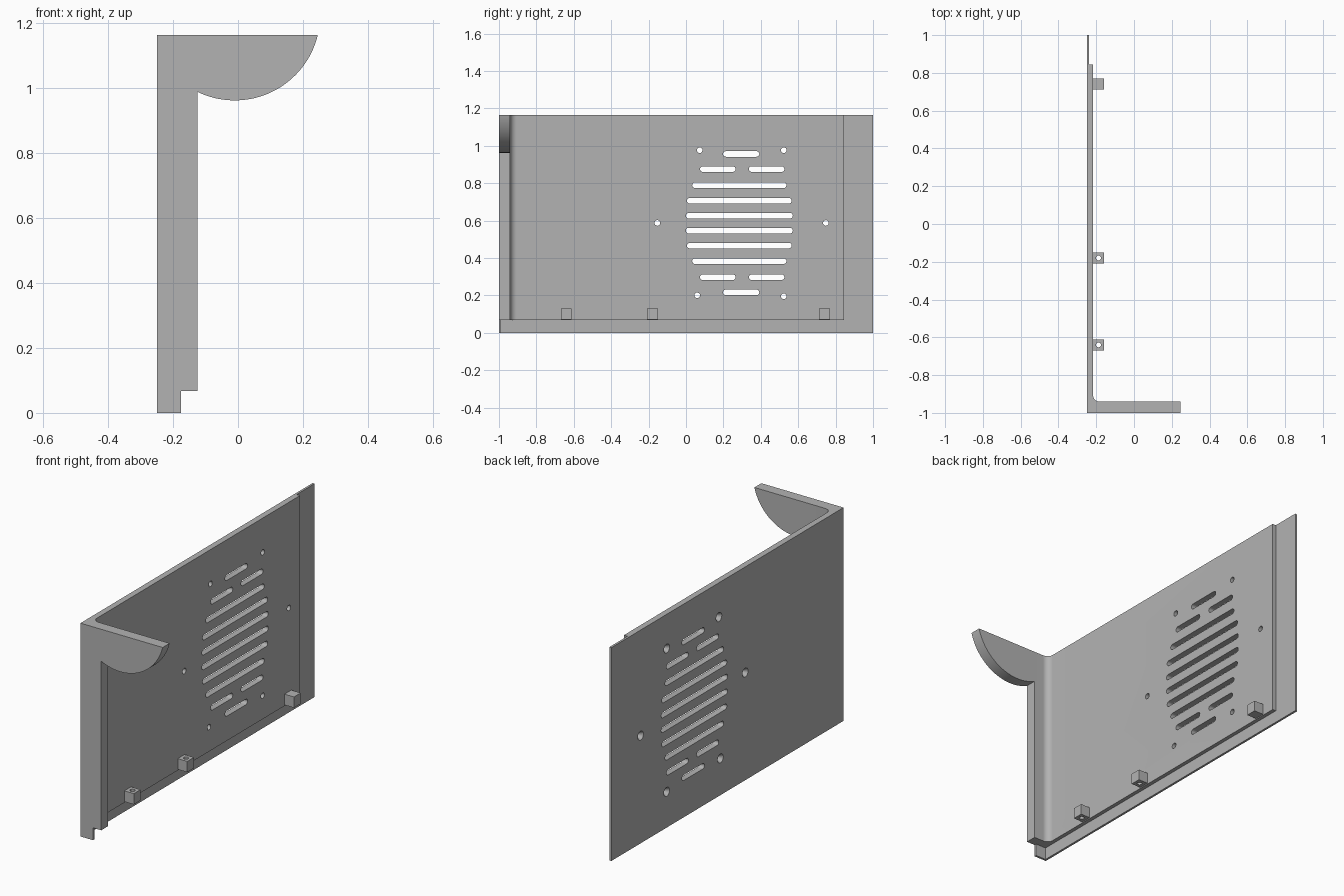
import bpy, bmesh
from math import sin, cos, pi, radians, acos

cube = bpy.data.objects.get("Cube")
if cube:
    bpy.data.objects.remove(cube, do_unlink=True)

GREY = (0.45, 0.45, 0.45, 1)
grey = bpy.data.materials.new("light grey")
grey.use_nodes = True
grey.diffuse_color = GREY
grey.node_tree.nodes["Principled BSDF"].inputs["Base Color"].default_value = GREY

LEFT, TOP, SHELF = -0.25, 1.163, 0.067
INNER, LIP = -0.217, 0.012
FRONT_IN = -0.94

PLACE = {"x": lambda u, v, w: (w, u, v),
         "y": lambda u, v, w: (u, w, v),
         "z": lambda u, v, w: (u, v, w)}


def loft(bm, rings, axis):
    """Skin a closed solid through (outline, position) rings along an axis."""
    loops = [[bm.verts.new(PLACE[axis](u, v, w)) for u, v in pts] for pts, w in rings]
    for a, b in zip(loops, loops[1:]):
        for i in range(len(a)):
            j = (i + 1) % len(a)
            bm.faces.new((a[i], a[j], b[j], b[i]))
    bm.faces.new(loops[0])
    bm.faces.new(loops[-1])


def finish(name, bm):
    bmesh.ops.recalc_face_normals(bm, faces=bm.faces[:])
    mesh = bpy.data.meshes.new(name)
    bm.to_mesh(mesh)
    bm.free()
    mesh.materials.append(grey)
    ob = bpy.data.objects.new(name, mesh)
    bpy.context.collection.objects.link(ob)
    return ob


def prism(name, pts, axis, lo, hi):
    bm = bmesh.new()
    loft(bm, [(pts, lo), (pts, hi)], axis)
    return finish(name, bm)


def arc(cx, cy, r, start, end, n):
    return [(cx + r * cos(start + (end - start) * i / n),
             cy + r * sin(start + (end - start) * i / n)) for i in range(n + 1)]


def circle(cx, cy, r, n=24):
    return arc(cx, cy, r, 0, 2 * pi, n)[:-1]


def combine(ob, other, operation):
    """Apply a boolean and discard the helper object."""
    other.hide_render = True
    mod = ob.modifiers.new(operation.lower(), "BOOLEAN")
    mod.operation, mod.object, mod.solver = operation, other, "EXACT"
    bpy.context.view_layer.objects.active = ob
    bpy.ops.object.modifier_apply(modifier=mod.name)
    bpy.data.objects.remove(other, do_unlink=True)


# Side panel and front flange: one L outline with a filleted inner corner
FILLET, FLANGE_X, STEP_Y = 0.035, -0.125, 0.845
outline = [(LEFT, -1), (FLANGE_X, -1), (FLANGE_X, FRONT_IN)]
outline += arc(INNER + FILLET, FRONT_IN + FILLET, FILLET, 1.5 * pi, pi, 12)
outline += [(INNER, STEP_Y), (LEFT + LIP, STEP_Y), (LEFT + LIP, 1), (LEFT, 1)]
panel = prism("side_panel", outline, "z", SHELF, TOP)

# Thin lip along the lower edge, turning the front corner
lip = [(LEFT, -1), (-0.175, -1), (-0.175, -1 + LIP),
       (LEFT + LIP, -1 + LIP), (LEFT + LIP, 1), (LEFT, 1)]
combine(panel, prism("lower_lip", lip, "z", 0, SHELF), "UNION")

# Rounded lobe at the top of the flange
CX, CZ, R = -0.01, 1.225, 0.263
a0 = -acos((FLANGE_X - CX) / R)
a1 = -acos((1 - ((TOP - CZ) / R) ** 2) ** 0.5)
lobe = [(FLANGE_X, TOP)] + arc(CX, CZ, R, a0, a1, 40)
combine(panel, prism("flange_lobe", lobe, "y", -1, FRONT_IN), "UNION")

# Ventilation slots: a centred pattern mirrored up and down
cuts = bmesh.new()
MID_Y, MID_Z, SLOT_R = 0.285, 0.586, 0.015
rows = [(0.04, [(0, 0.286)]), (0.12, [(0, 0.28)]), (0.203, [(0, 0.252)]),
        (0.289, [(-0.115, 0.095), (0.146, 0.095)]), (0.37, [(0.01, 0.097)])]
for height, slots in rows:
    for side in (-1, 1):
        z = MID_Z + side * height
        for offset, half in slots:
            y, reach = MID_Y + offset, half - SLOT_R
            slot = arc(y + reach, z, SLOT_R, -pi / 2, pi / 2, 8)
            slot += arc(y - reach, z, SLOT_R, pi / 2, 1.5 * pi, 8)
            loft(cuts, [(slot, LEFT - 0.05), (slot, INNER + 0.05)], "x")

# Countersunk screw holes
for y, z in [(0.073, 0.976), (0.523, 0.976), (-0.153, 0.587),
             (0.748, 0.587), (0.06, 0.2), (0.523, 0.195)]:
    loft(cuts, [(circle(y, z, 0.025), LEFT - 0.001),
                (circle(y, z, 0.015), LEFT + 0.016),
                (circle(y, z, 0.015), INNER + 0.02)], "x")
combine(panel, finish("panel_cutter", cuts), "DIFFERENCE")

# Mounting blocks above the lower lip; the front two are drilled
parts = [panel]
HALF = 0.029
for name, y, drilled in [("front_block", -0.64, True), ("middle_block", -0.18, True),
                         ("rear_block", 0.74, False)]:
    base = [(INNER, y - HALF), (-0.16, y - HALF), (-0.16, y + HALF), (INNER, y + HALF)]
    block = prism(name, base, "z", 0.072, 0.131)
    if drilled:
        hole = circle(-0.188, y, 0.013)
        combine(block, prism("drill", hole, "z", 0.03, 0.2), "DIFFERENCE")
    parts.append(block)

# Smooth the curved surfaces, keep the edges crisp
bpy.ops.object.select_all(action="DESELECT")
for ob in parts:
    ob.select_set(True)
bpy.context.view_layer.objects.active = panel
bpy.ops.object.shade_smooth_by_angle(angle=radians(30))
